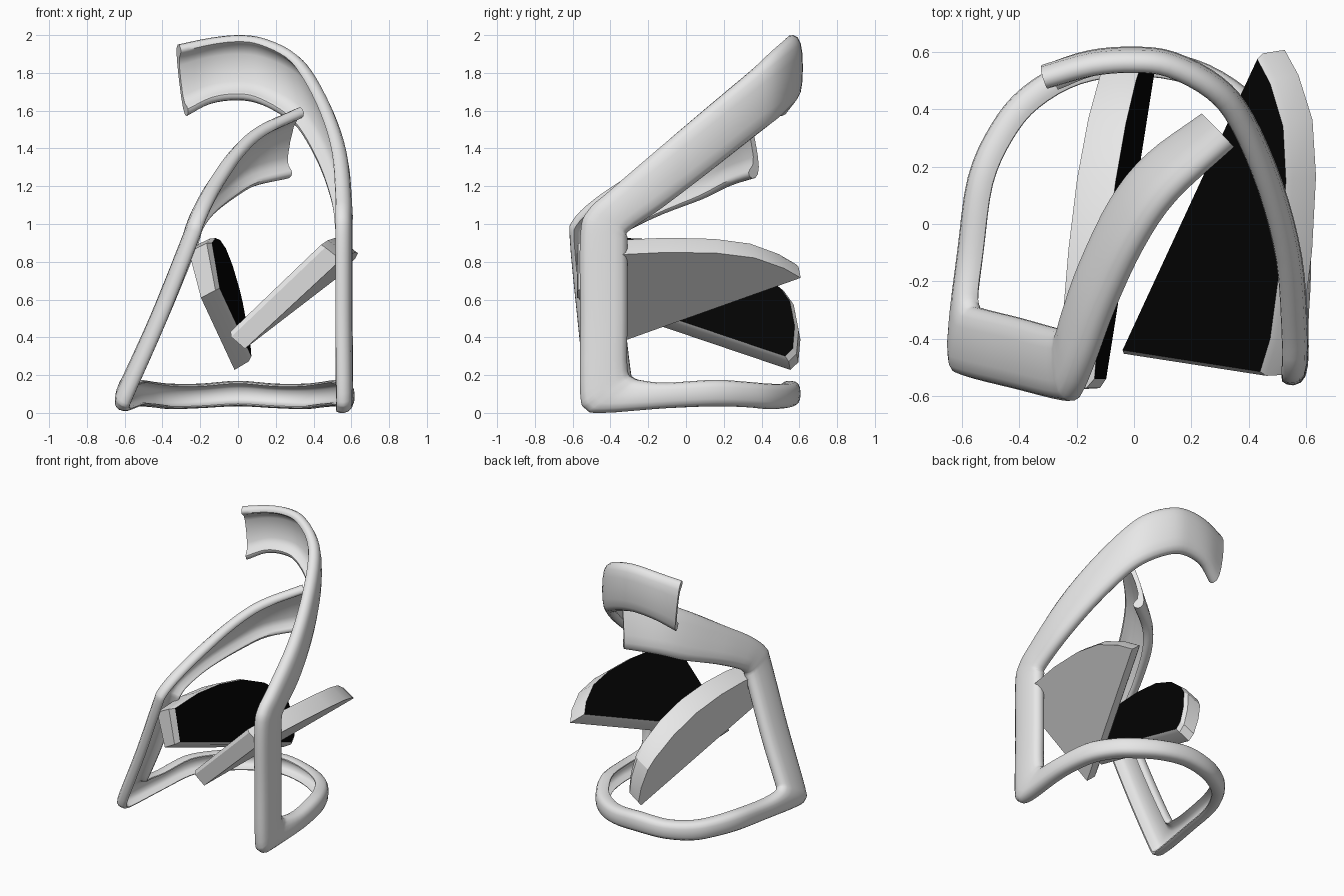
import bpy, bmesh, math
from mathutils import Vector as V

if "Cube" in bpy.data.objects:
    bpy.data.objects.remove(bpy.data.objects["Cube"])


def material(name, c):
    m = bpy.data.materials.new(name)
    m.diffuse_color = (c, c, c, 1)
    m.use_nodes = True
    m.node_tree.nodes["Principled BSDF"].inputs["Base Color"].default_value = m.diffuse_color
    return m


white = material("white_shell", 0.8)
black = material("black_cushion", 0.001)


def finish(bm, name, mats, angle):
    bmesh.ops.recalc_face_normals(bm, faces=bm.faces)
    me = bpy.data.meshes.new(name)
    bm.to_mesh(me)
    bm.free()
    ob = bpy.data.objects.new(name, me)
    bpy.context.collection.objects.link(ob)
    for m in mats:
        me.materials.append(m)
    bpy.ops.object.select_all(action='DESELECT')
    ob.select_set(True)
    bpy.context.view_layer.objects.active = ob
    bpy.ops.object.shade_smooth_by_angle(angle=math.radians(angle))
    return ob


def spline(pts, sub):
    """Catmull-Rom through the points."""
    p = [pts[0] * 2 - pts[1]] + pts + [pts[-1] * 2 - pts[-2]]
    out = []
    for i in range(1, len(p) - 2):
        a, b, c, d = p[i - 1:i + 3]
        for k in range(sub):
            t = k / sub
            out.append((b * 2 + (c - a) * t + (a * 2 - b * 5 + c * 4 - d) * t * t
                        + (b * 3 - a - c * 3 + d) * t ** 3) / 2)
    return out + [pts[-1]]


# shell cross-section: rounded outside, dished inside with a rolled rim
half = [(0.0, -1.0), (0.45, -0.93), (0.75, -0.75), (0.93, -0.4), (1.0, 0.1), (0.98, 0.55),
        (0.9, 0.9), (0.8, 0.95), (0.73, 0.7), (0.64, 0.1), (0.42, -0.25), (0.0, -0.35)]
section = half + [(-u, v) for u, v in reversed(half[1:-1])]


def ribbon(name, stations, half_thick, sub=4):
    """Sweep the shell section between an outer and an inner edge."""
    outer = spline([V(o) for o, i in stations], sub)
    inner = spline([V(i) for o, i in stations], sub)
    mid = [(o + i) / 2 for o, i in zip(outer, inner)]
    sides = len(section)
    bm = bmesh.new()
    rings = []
    for k, c in enumerate(mid):
        t = mid[min(k + 1, len(mid) - 1)] - mid[max(k - 1, 0)]
        w = (outer[k] - inner[k]) / 2
        n = t.cross(w).normalized() * half_thick
        rings.append([bm.verts.new(c + w * u + n * v) for u, v in section])
    for a, b in zip(rings, rings[1:]):
        for s in range(sides):
            bm.faces.new((a[s], a[(s + 1) % sides], b[(s + 1) % sides], b[s]))
    bm.faces.new(rings[0])
    bm.faces.new(rings[-1])
    return finish(bm, name, [white], 50)


def upright(rows):
    """Stations of a vertical band: x, y, outer z, inner z."""
    return [((x, y, zo), (x, y, zi)) for x, y, zo, zi in rows]


# right back rest band, from its free end to the front leg
back_band = [((-0.32, 0.515, 1.95), (-0.275, 0.51, 1.57))] + upright([
    (-0.15, 0.56, 1.985, 1.635), (0, 0.572, 2.0, 1.655), (0.13, 0.555, 1.985, 1.63),
    (0.28, 0.475, 1.92, 1.55), (0.375, 0.36, 1.82, 1.46), (0.475, 0.13, 1.63, 1.28),
    (0.54, -0.12, 1.42, 1.09)])
# right front leg with its bends at top and foot
right_leg = [
    ((0.56, -0.4, 1.18), (0.558, -0.3, 0.965)), ((0.56, -0.52, 1.07), (0.56, -0.31, 0.93)),
    ((0.56, -0.56, 0.94), (0.56, -0.31, 0.87)), ((0.56, -0.56, 0.5), (0.56, -0.31, 0.5)),
    ((0.565, -0.56, 0.1), (0.56, -0.31, 0.24)), ((0.565, -0.53, 0.02), (0.56, -0.28, 0.185)),
    ((0.565, -0.45, 0.0), (0.56, -0.22, 0.17))]
# floor ring, symmetric left and right
half_ring = [(0.57, -0.1, 0.025, 0.16), (0.535, 0.15, 0.035, 0.175), (0.46, 0.32, 0.03, 0.165),
             (0.36, 0.44, 0.02, 0.155), (0.2, 0.53, 0.025, 0.155)]
ring = upright(half_ring + [(0, 0.56, 0.035, 0.17)]
               + [(-x, y, a, b) for x, y, a, b in reversed(half_ring)])
# leaning left leg with its bends
left_leg = [
    ((-0.61, -0.42, 0.01), (-0.585, -0.22, 0.17)), ((-0.62, -0.5, 0.03), (-0.575, -0.28, 0.19)),
    ((-0.595, -0.53, 0.1), (-0.545, -0.295, 0.24)), ((-0.42, -0.575, 0.5), (-0.42, -0.325, 0.5)),
    ((-0.255, -0.615, 0.92), (-0.27, -0.365, 0.86)), ((-0.22, -0.6, 1.02), (-0.245, -0.355, 0.93))]
# left back rest band to its free end
left_band = [
    ((-0.17, -0.49, 1.13), (-0.23, -0.29, 0.98)), ((-0.1, -0.3, 1.26), (-0.17, -0.12, 1.06)),
    ((0, -0.08, 1.41), (-0.06, 0.1, 1.14)), ((0.12, 0.1, 1.52), (0.06, 0.24, 1.205)),
    ((0.325, 0.295, 1.62), (0.25, 0.37, 1.245))]
ribbon("frame_ribbon", back_band + right_leg + ring + left_leg + left_band, 0.047)


def panel(name, pts, depth, grow, bulge):
    """Black cushion face on a pale shell, thicker towards its outer rim."""
    pts = [V(p) for p in pts]
    c = sum(pts, V()) / len(pts)
    line = (pts[-1] - pts[0]).normalized()
    far = [(p - pts[0]).cross(line).length for p in pts]
    thick = [1 + bulge * f / max(far) for f in far]
    bm = bmesh.new()
    rings = [[bm.verts.new(c + (p - c) * s + depth * d * t) for p, t in zip(pts, thick)]
             for s, d in ((1, 0), (1 + grow * 0.8, 0.2), (1 + grow, 1))]
    bm.faces.new(rings[0]).material_index = 1
    bm.faces.new(rings[-1])
    k = len(pts)
    for a, b in zip(rings, rings[1:]):
        for i in range(k):
            bm.faces.new((a[i], a[(i + 1) % k], b[(i + 1) % k], b[i]))
    return finish(bm, name, [white, black], 25)


# right seat panel: plan outline laid on a sloping plane
plan = [(-0.04, -0.44), (0.44, -0.515), (0.475, -0.4), (0.515, -0.1),
        (0.53, 0.15), (0.52, 0.34), (0.475, 0.49), (0.43, 0.575)]
panel("right_seat_panel",
      [(x, y, 0.43 + 0.946 * (x + 0.04) - 0.082 * (y + 0.44)) for x, y in plan],
      V((0.095, 0.01, -0.075)), 0.04, 0.1)

# left seat panel: side outline laid on a steep plane
side = [(-0.54, 0.66), (-0.54, 0.9), (-0.3, 0.925), (-0.08, 0.915), (0.15, 0.87),
        (0.35, 0.78), (0.5, 0.66), (0.55, 0.59), (0.575, 0.46), (0.565, 0.34), (0.525, 0.3)]
panel("left_seat_panel",
      [(-0.1 + 0.1 * (y + 0.57) - 0.17 * (z - 0.66), y, z) for y, z in side],
      V((-0.095, 0.005, -0.05)), 0.06, 0.4)
